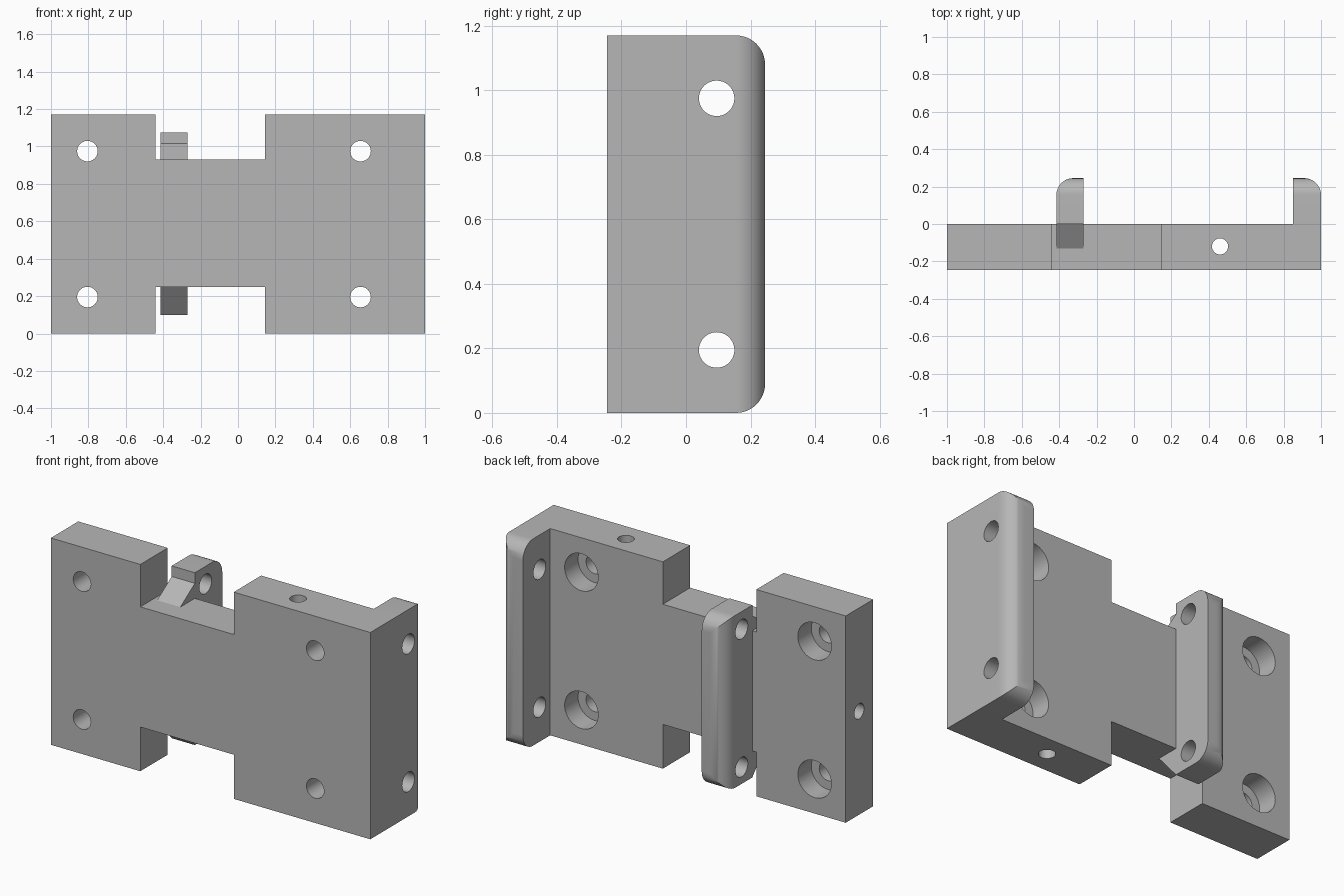
import bpy
import bmesh
from math import cos, sin, pi
from mathutils import Vector

if "Cube" in bpy.data.objects:
    bpy.data.objects.remove(bpy.data.objects["Cube"], do_unlink=True)

metal = bpy.data.materials.new("matte grey metal")
metal.use_nodes = True
GREY = (0.47, 0.47, 0.47, 1)
metal.diffuse_color = GREY
metal.node_tree.nodes["Principled BSDF"].inputs["Base Color"].default_value = GREY

HEIGHT = 1.17
DEPTH = 0.245
ROUND = 0.09


def prism(name, points, axis, start, end):
    """Extrude a 2D outline along one axis; the outline uses the other two in order."""
    def place(p, level):
        co = list(p)
        co.insert(axis, level)
        return Vector(co)
    bm = bmesh.new()
    face = bm.faces.new([bm.verts.new(place(p, start)) for p in points])
    result = bmesh.ops.extrude_face_region(bm, geom=[face])
    move = place((0, 0), end - start)
    bmesh.ops.translate(bm, vec=move,
                        verts=[v for v in result["geom"] if isinstance(v, bmesh.types.BMVert)])
    bmesh.ops.recalc_face_normals(bm, faces=bm.faces)
    mesh = bpy.data.meshes.new(name)
    bm.to_mesh(mesh)
    bm.free()
    mesh.materials.append(metal)
    obj = bpy.data.objects.new(name, mesh)
    bpy.context.collection.objects.link(obj)
    return obj


def arc(center, radius, start, end, steps=12):
    angles = [start + (end - start) * i / steps for i in range(steps + 1)]
    return [(center[0] + radius * cos(a), center[1] + radius * sin(a)) for a in angles]


def combine(obj, tool, operation):
    """Apply a boolean and remove the helper."""
    tool.hide_render = True
    mod = obj.modifiers.new("boolean", "BOOLEAN")
    mod.operation = operation
    mod.solver = "EXACT"
    mod.object = tool
    bpy.context.view_layer.update()
    graph = bpy.context.evaluated_depsgraph_get()
    mesh = bpy.data.meshes.new_from_object(obj.evaluated_get(graph))
    obj.modifiers.clear()
    obj.data = mesh
    bpy.data.objects.remove(tool, do_unlink=True)


def drill(obj, axis, center, radius, start, end):
    circle = arc(center, radius, 0, 2 * pi, 40)[:-1]
    combine(obj, prism("drill_cutter", circle, axis, start, end), "DIFFERENCE")


# Main plate with a notch in its top and bottom
notch_left, notch_right, web_low, web_high = -0.44, 0.145, 0.25, 0.93
outline = [(-1, 0), (notch_left, 0), (notch_left, web_low), (notch_right, web_low),
           (notch_right, 0), (1, 0), (1, HEIGHT), (notch_right, HEIGHT),
           (notch_right, web_high), (notch_left, web_high), (notch_left, HEIGHT), (-1, HEIGHT)]
plate = prism("main_plate", outline, 1, -DEPTH, 0)

# Counterbored mounting holes
hole_heights = (0.195, 0.975)
for x in (-0.805, 0.655):
    for z in hole_heights:
        drill(plate, 1, (x, z), 0.055, -0.5, 0.5)
        drill(plate, 1, (x, z), 0.105, -0.12, 0.5)

# Vertical through hole and blind hole in the narrow end
drill(plate, 2, (0.46, -0.12), 0.043, -1, 2)
drill(plate, 0, (-0.12, 0.585), 0.043, -1.5, -0.6)


def flange(name, root, low, high, inner, outer):
    """Lug with rounded corners, one filleted long edge and two cross holes."""
    edge = DEPTH - ROUND
    side = (root + arc((edge, low + ROUND), ROUND, -pi / 2, 0)
            + arc((edge, high - ROUND), ROUND, 0, pi / 2))
    lug = prism(name, side, 0, min(inner, outer), max(inner, outer))
    sign = 1 if outer > inner else -1
    fillet = arc((0, edge), ROUND, 0, pi / 2)
    plan = [(outer, -1)] + [(outer + sign * (x - ROUND), y) for x, y in fillet]
    far = inner - sign * 0.1
    plan += [(far, DEPTH), (far, -1)]
    combine(lug, prism("fillet_helper", plan, 2, -1, 2), "INTERSECT")
    for z in hole_heights:
        drill(lug, 0, (0.095, z), 0.055, -2, 2)
    return lug


# End flange sits on the back; middle flange has sloped gussets over the web
end_flange = flange("end_flange", [(0, HEIGHT), (0, 0)], 0, HEIGHT, 0.85, 1)
gusset = [(0, 1.075), (0, 1.015), (-0.13, web_high), (-0.13, web_low), (0, 0.10)]
middle_flange = flange("middle_flange", gusset, 0.10, 1.075, -0.27, -0.415)

# Smooth the curved walls and keep the edges crisp
bpy.ops.object.select_all(action="DESELECT")
for part in (plate, end_flange, middle_flange):
    part.select_set(True)
    bpy.context.view_layer.objects.active = part
bpy.ops.object.shade_smooth_by_angle(angle=pi / 6)
